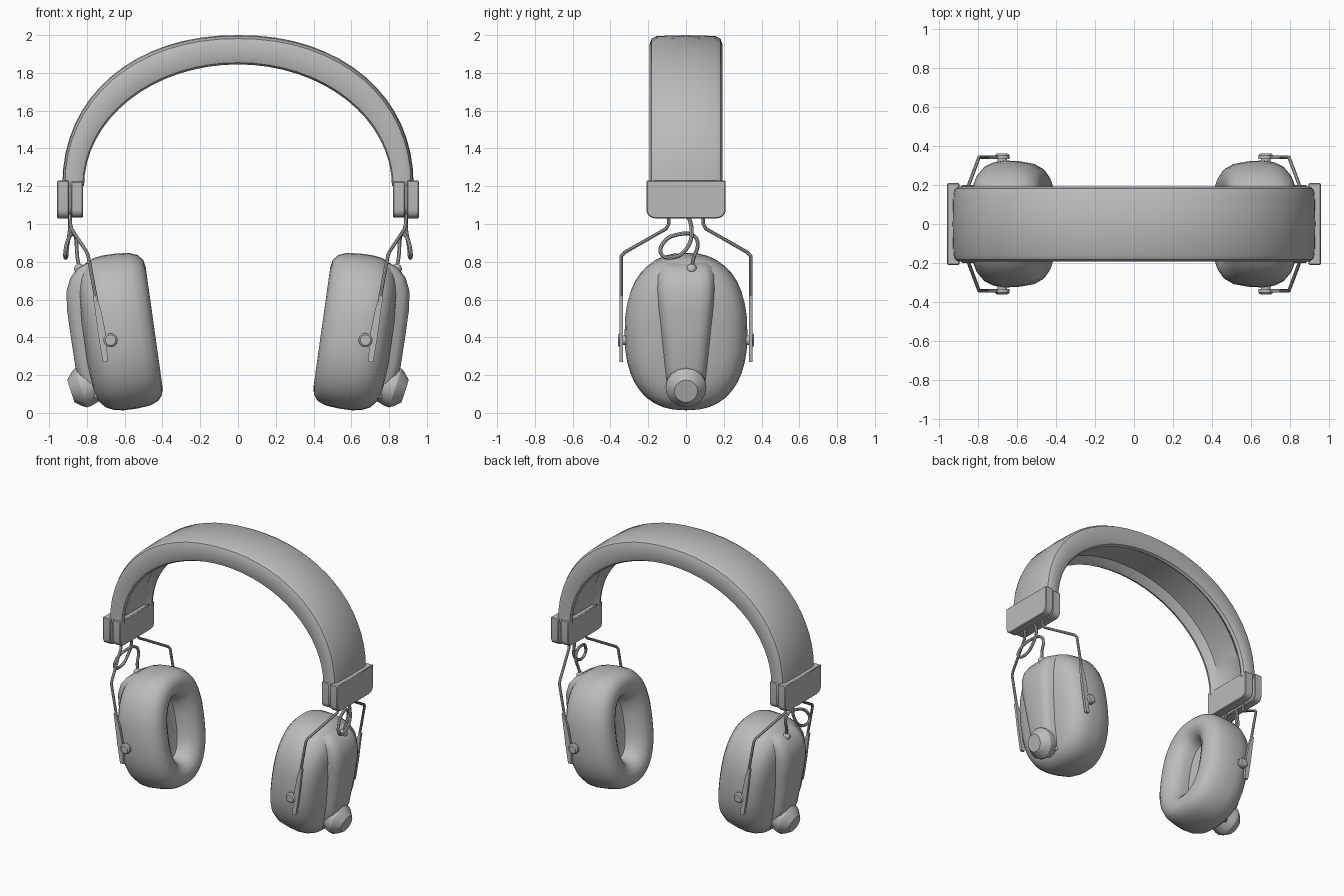
import bpy, bmesh, math
from mathutils import Vector, Matrix

cube = bpy.data.objects.get("Cube")
if cube:
    bpy.data.objects.remove(cube)

grey = bpy.data.materials.new("plain grey")
grey.use_nodes = True
grey.diffuse_color = (0.5, 0.5, 0.5, 1)
grey.node_tree.nodes["Principled BSDF"].inputs["Base Color"].default_value = (0.5, 0.5, 0.5, 1)


def finish(obj, mirror="X", angle=40):
    """Material, smooth shading and mirroring for a part."""
    obj.data.materials.append(grey)
    bpy.ops.object.select_all(action="DESELECT")
    obj.select_set(True)
    bpy.context.view_layer.objects.active = obj
    if obj.type == "CURVE":
        bpy.ops.object.convert(target="MESH")
        obj = bpy.context.object
    bpy.ops.object.shade_smooth_by_angle(angle=math.radians(angle))
    if mirror:
        m = obj.modifiers.new("Mirror", "MIRROR")
        m.use_axis = ("X" in mirror, "Y" in mirror, False)
        m.use_mirror_merge = False
    return obj


def add_mesh(name, bm, **kw):
    bmesh.ops.recalc_face_normals(bm, faces=bm.faces)
    me = bpy.data.meshes.new(name)
    bm.to_mesh(me)
    bm.free()
    obj = bpy.data.objects.new(name, me)
    bpy.context.collection.objects.link(obj)
    return finish(obj, **kw)


def loft(name, rings, matrix=Matrix(), **kw):
    """Skin a list of closed rings and cap both ends."""
    bm = bmesh.new()
    loops = [[bm.verts.new(matrix @ Vector(p)) for p in r] for r in rings]
    n = len(loops[0])
    for a, b in zip(loops, loops[1:]):
        for i in range(n):
            j = (i + 1) % n
            bm.faces.new((a[i], a[j], b[j], b[i]))
    bm.faces.new(loops[0])
    bm.faces.new(loops[-1])
    return add_mesh(name, bm, **kw)


def power(v, p):
    return math.copysign(abs(v) ** (2 / p), v)


def oval(s, h, w, p=2.4, n=40):
    """Superellipse ring at depth s, half height h, half width w."""
    angles = [math.tau * i / n for i in range(n)]
    return [(s, w * power(math.cos(a), p), h * power(math.sin(a), p)) for a in angles]


def block(name, x0, x1, y, z0, z1, radius):
    """Plate with rounded lower corners."""
    bm = bmesh.new()
    bmesh.ops.create_cube(bm, size=1)
    for v in bm.verts:
        v.co = ((x0 + x1) / 2 + v.co.x * (x1 - x0), v.co.y * 2 * y,
                (z0 + z1) / 2 + v.co.z * (z1 - z0))
    low = [e for e in bm.edges if all(v.co.z < z0 + 0.001 for v in e.verts)
           and abs(e.verts[0].co.x - e.verts[1].co.x) > 0.001]
    bmesh.ops.bevel(bm, geom=low, offset=radius, segments=4, profile=0.5, affect="EDGES")
    sharp = [e for e in bm.edges if len(e.link_faces) == 2 and e.calc_face_angle() > 0.7]
    bmesh.ops.bevel(bm, geom=sharp, offset=0.005, segments=1, affect="EDGES")
    return add_mesh(name, bm)


def wire(name, points, radius, smooth=False, **kw):
    cu = bpy.data.curves.new(name, "CURVE")
    cu.dimensions = "3D"
    cu.bevel_depth = radius
    cu.bevel_resolution = 2
    cu.use_fill_caps = True
    cu.resolution_u = 5
    sp = cu.splines.new("BEZIER" if smooth else "POLY")
    pts = sp.bezier_points if smooth else sp.points
    pts.add(len(points) - 1)
    for p, co in zip(pts, points):
        if smooth:
            p.co = co
            p.handle_left_type = p.handle_right_type = "AUTO"
        else:
            p.co = (*co, 1)
    obj = bpy.data.objects.new(name, cu)
    bpy.context.collection.objects.link(obj)
    return finish(obj, **kw)


# Headband: channelled section swept over the arch (y, blend from inner to outer)
half = [(0, 0.30), (0.11, 0.30), (0.145, 0.06), (0.16, 0), (0.18, 0.06), (0.19, 0.25),
        (0.193, 0.7), (0.182, 0.88), (0.155, 0.97), (0, 1)]
section = half + [(-y, f) for y, f in half[-2:0:-1]]
arch = []
for i in range(33):
    a = math.pi * i / 32
    c, s = math.cos(a), math.sin(a)
    outer = Vector((0.93 * power(c, 2.15), 0, 1.2 + 0.8 * power(s, 2.15)))
    inner = Vector((0.815 * c, 0, 1.2 + 0.645 * s))
    arch.append([inner.lerp(outer, f) + Vector((0, y, 0)) for y, f in section])
loft("headband", arch, mirror="")

# End brackets
block("bracket_inner_plate", 0.82, 0.885, 0.2, 1.035, 1.225, 0.04)
block("bracket_outer_plate", 0.895, 0.957, 0.21, 1.03, 1.23, 0.045)
block("bracket_core", 0.86, 0.92, 0.18, 1.05, 1.215, 0.04)

# Ear cups, built along a tilted axis: x outward, z up
tilt = Matrix.Translation((0.65, 0, 0.425)) @ Matrix.Rotation(math.radians(8), 4, "Y")
cushion = [(-0.07, 0.19, 0.075), (-0.075, 0.22, 0.1), (-0.13, 0.225, 0.105), (-0.175, 0.25, 0.13),
           (-0.2, 0.285, 0.17), (-0.208, 0.32, 0.21), (-0.2, 0.36, 0.25), (-0.175, 0.39, 0.285),
           (-0.13, 0.408, 0.31), (-0.06, 0.414, 0.322)]
shell = [(0.01, 0.414, 0.325), (0.06, 0.406, 0.318), (0.105, 0.385, 0.296),
         (0.135, 0.35, 0.262), (0.155, 0.3, 0.215), (0.168, 0.2, 0.14)]
loft("ear_cup", [oval(*r) for r in cushion + shell], tilt)

# Raised spine on the outside of each cup: height, half width, depth
spine = [(0.385, 0.09, 0.1), (0.365, 0.12, 0.15), (0.32, 0.14, 0.195), (0.25, 0.145, 0.226),
         (0.15, 0.14, 0.236), (0, 0.125, 0.236), (-0.15, 0.11, 0.234), (-0.25, 0.1, 0.215),
         (-0.33, 0.08, 0.17)]
rib = [(1.25, 0), (1.05, 0.5), (0.95, 0.78), (0.8, 0.93), (0.5, 1)]
rib += [(-k, f) for k, f in reversed(rib)]
loft("cup_spine", [[(0.07 + (d - 0.07) * f, w * k, t) for k, f in rib] for t, w, d in spine], tilt)

# Knob at the foot of the spine
aim = Matrix.Translation((0.885, 0, 0.115)) @ Matrix.Rotation(math.radians(18), 4, "Y")
knob = [(-0.17, 0.085), (-0.08, 0.108), (-0.055, 0.108), (-0.035, 0.095), (0, 0.062)]
loft("cup_knob", [oval(s, r, r, 2, 16) for s, r in knob], aim, angle=30)

# Wire yokes with flattened tips and pivots
wire("yoke_wire", [(0.888, 0.092, 1.06), (0.888, 0.092, 1.0), (0.882, 0.105, 0.975),
                   (0.8, 0.325, 0.85), (0.793, 0.342, 0.83), (0.745, 0.342, 0.57)],
     0.0095, mirror="XY")
arm = [(0.76, 0.62, 0.009), (0.742, 0.55, 0.016), (0.717, 0.4, 0.021), (0.703, 0.27, 0.013)]
loft("yoke_arm", [[(x - w, 0.333, z), (x + w, 0.333, z), (x + w, 0.351, z), (x - w, 0.351, z)]
                  for x, z, w in arm], mirror="XY")
pivot = [(0.28, 0.025), (0.333, 0.025), (0.334, 0.037), (0.352, 0.037), (0.36, 0.028)]
turn = Matrix.Translation((0.675, 0, 0.385)) @ Matrix.Rotation(math.pi / 2, 4, "Z")
loft("yoke_pivot", [oval(s, r, r, 2, 12) for s, r in pivot], turn, mirror="XY")

# Looped cables from bracket to cup
wire("looped_cable", [(0.89, 0.01, 1.05), (0.89, 0.03, 0.97), (0.905, 0.01, 0.88),
                      (0.91, -0.06, 0.825), (0.915, -0.13, 0.84), (0.905, -0.12, 0.9),
                      (0.88, -0.04, 0.945), (0.86, 0.045, 0.935), (0.855, 0.062, 0.89),
                      (0.85, 0.04, 0.82), (0.835, 0.03, 0.75)], 0.0105, smooth=True)
bm = bmesh.new()
bmesh.ops.create_uvsphere(bm, u_segments=12, v_segments=8, radius=0.028,
                          matrix=Matrix.Translation((0.84, 0.03, 0.762)))
add_mesh("cable_plug", bm)
